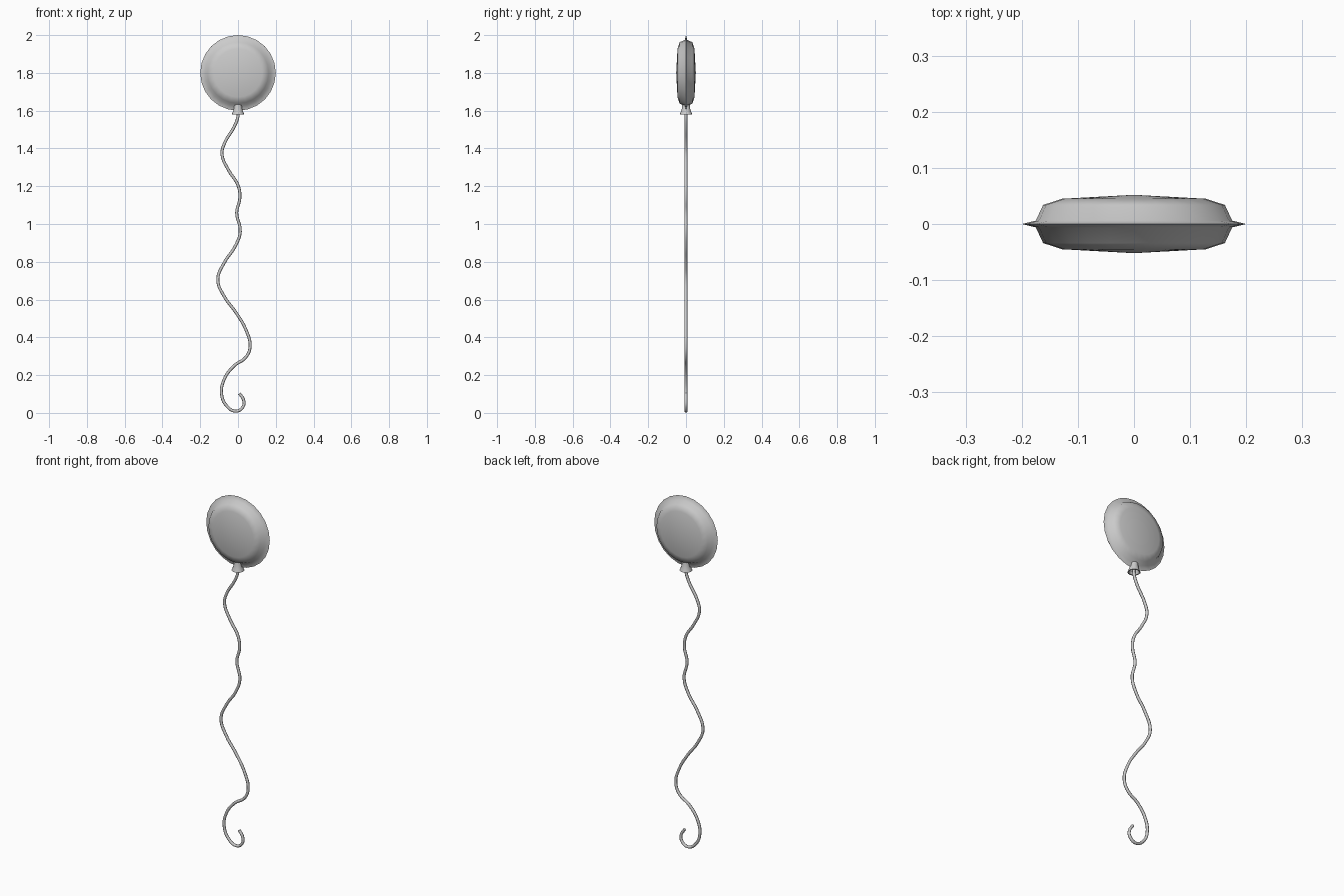
import bpy, bmesh, math
from mathutils import Matrix

if "Cube" in bpy.data.objects:
    bpy.data.objects.remove(bpy.data.objects["Cube"])


def lathe(name, profile, segments, matrix, angle):
    """Spin an (radius, height) profile around its axis, then place it."""
    bm = bmesh.new()
    verts = [bm.verts.new((r, 0, h)) for r, h in profile]
    edges = [bm.edges.new(pair) for pair in zip(verts, verts[1:])]
    bmesh.ops.spin(bm, geom=verts + edges, cent=(0, 0, 0), axis=(0, 0, 1),
                   angle=math.tau, steps=segments)
    bmesh.ops.remove_doubles(bm, verts=bm.verts, dist=1e-4)
    bmesh.ops.recalc_face_normals(bm, faces=bm.faces)
    bm.transform(matrix)
    mesh = bpy.data.meshes.new(name)
    bm.to_mesh(mesh)
    bm.free()
    obj = bpy.data.objects.new(name, mesh)
    bpy.context.collection.objects.link(obj)
    smooth(obj, angle)
    return obj


def smooth(obj, angle):
    bpy.ops.object.select_all(action='DESELECT')
    obj.select_set(True)
    bpy.context.view_layer.objects.active = obj
    bpy.ops.object.shade_smooth_by_angle(angle=math.radians(angle))


# Foil balloon: a flat pillow with a thin seam around the rim
half = [(0, 0.052), (0.128, 0.045), (0.162, 0.034), (0.175, 0.006)]
profile = half + [(0.2, 0)] + [(r, -h) for r, h in reversed(half)]
lathe("balloon", profile, 24,
      Matrix.Translation((0, 0, 1.8)) @ Matrix.Rotation(math.pi / 2, 4, 'X'), 60)

# Flared neck, hollow from below
lathe("neck", [(0, 1.635), (0.020, 1.632), (0.023, 1.605), (0.033, 1.58),
               (0.027, 1.58), (0.018, 1.605), (0, 1.61)], 16, Matrix(), 40)

# Wavy string ending in a curl
path = [(0, 1.61), (0, 1.57), (-0.02, 1.515), (-0.07, 1.43), (-0.085, 1.37),
        (-0.05, 1.285), (0, 1.205), (0.01, 1.14), (-0.007, 1.06),
        (0.012, 0.96), (-0.016, 0.88), (-0.07, 0.80), (-0.107, 0.705),
        (-0.075, 0.62), (-0.01, 0.53), (0.042, 0.44), (0.064, 0.35),
        (0.04, 0.293), (-0.02, 0.25), (-0.073, 0.178), (-0.087, 0.10),
        (-0.06, 0.037), (-0.01, 0.009), (0.027, 0.033), (0.030, 0.067),
        (0.008, 0.103)]
curve = bpy.data.curves.new("string", 'CURVE')
curve.dimensions = '3D'
curve.bevel_depth = 0.008
curve.bevel_resolution = 2
curve.resolution_u = 5
curve.use_fill_caps = True
spline = curve.splines.new('BEZIER')
spline.bezier_points.add(len(path) - 1)
for point, (x, z) in zip(spline.bezier_points, path):
    point.co = (x, 0, z)
    point.handle_left_type = point.handle_right_type = 'AUTO'
string = bpy.data.objects.new("string", curve)
bpy.context.collection.objects.link(string)
bpy.ops.object.select_all(action='DESELECT')
string.select_set(True)
bpy.context.view_layer.objects.active = string
bpy.ops.object.convert(target='MESH')
smooth(bpy.context.view_layer.objects.active, 60)
